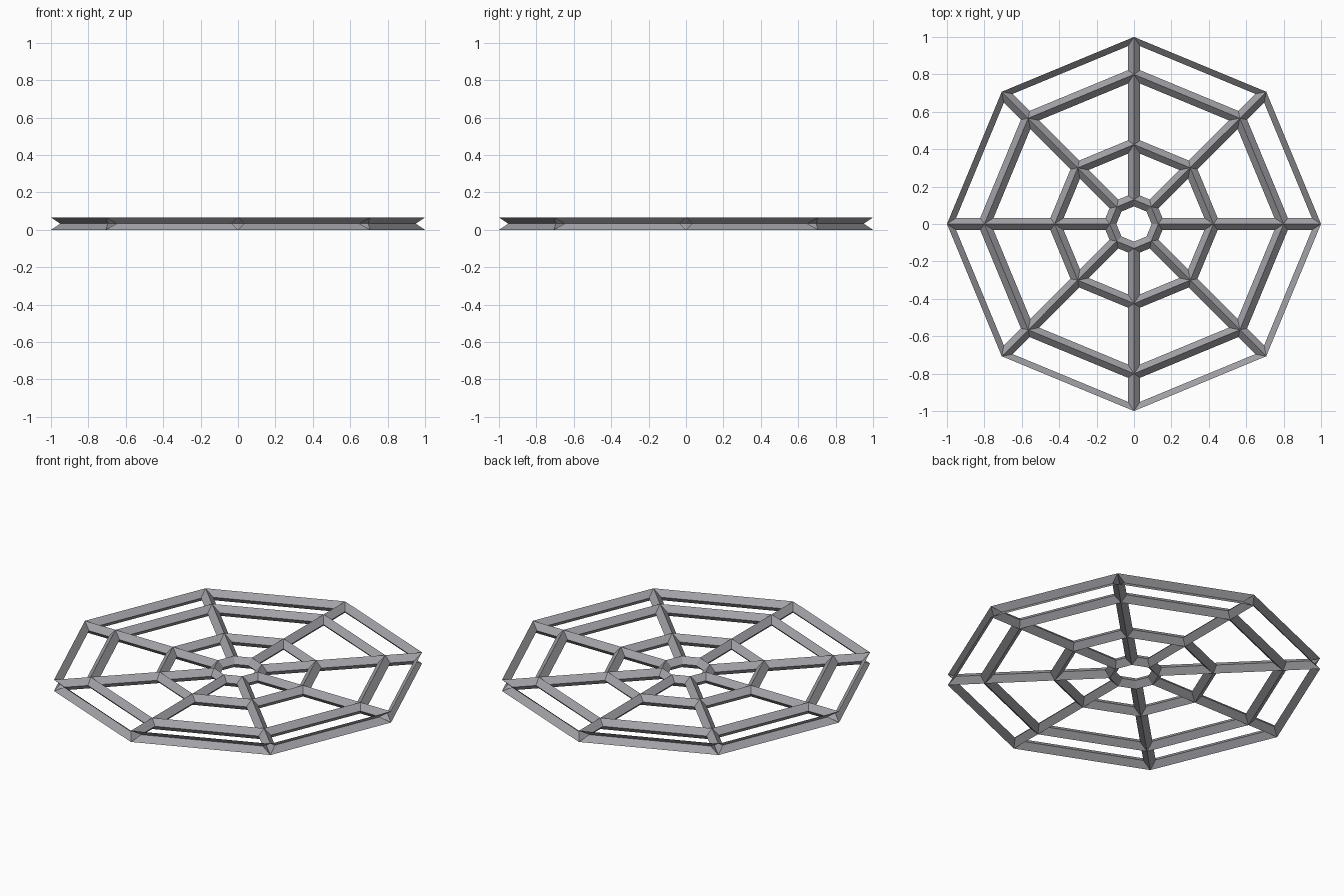
import bpy, bmesh, math

if "Cube" in bpy.data.objects:
    bpy.data.objects.remove(bpy.data.objects["Cube"])

SIDES = 8
RADII = [0.13, 0.425, 0.80, 1.0]   # hub, inner ring, middle ring, rim
THICK = 0.066

# Flat web of concentric octagons joined by spokes
bm = bmesh.new()
rings = []
for r in RADII:
    rings.append([bm.verts.new((r * math.cos(2 * math.pi * i / SIDES),
                                r * math.sin(2 * math.pi * i / SIDES), THICK / 2))
                  for i in range(SIDES)])
bm.faces.new(rings[0])              # central panel gives the hub a full diamond section
for a, b in zip(rings, rings[1:]):
    for i in range(SIDES):
        j = (i + 1) % SIDES
        bm.faces.new((a[i], b[i], b[j], a[j]))
mesh = bpy.data.meshes.new("web_frame")
bm.to_mesh(mesh)
bm.free()
web = bpy.data.objects.new("web_frame", mesh)
bpy.context.collection.objects.link(web)

# Diamond-section struts, half-section (open V) along the rim
wire = web.modifiers.new("struts", 'WIREFRAME')
wire.thickness = THICK
wire.offset = 0
wire.use_boundary = False
wire.use_even_offset = True
wire.use_replace = True

# Dark grey metal
mat = bpy.data.materials.new("dark_grey")
mat.diffuse_color = (0.36, 0.355, 0.38, 1)
mat.use_nodes = True
mat.node_tree.nodes["Principled BSDF"].inputs["Base Color"].default_value = mat.diffuse_color
mesh.materials.append(mat)
